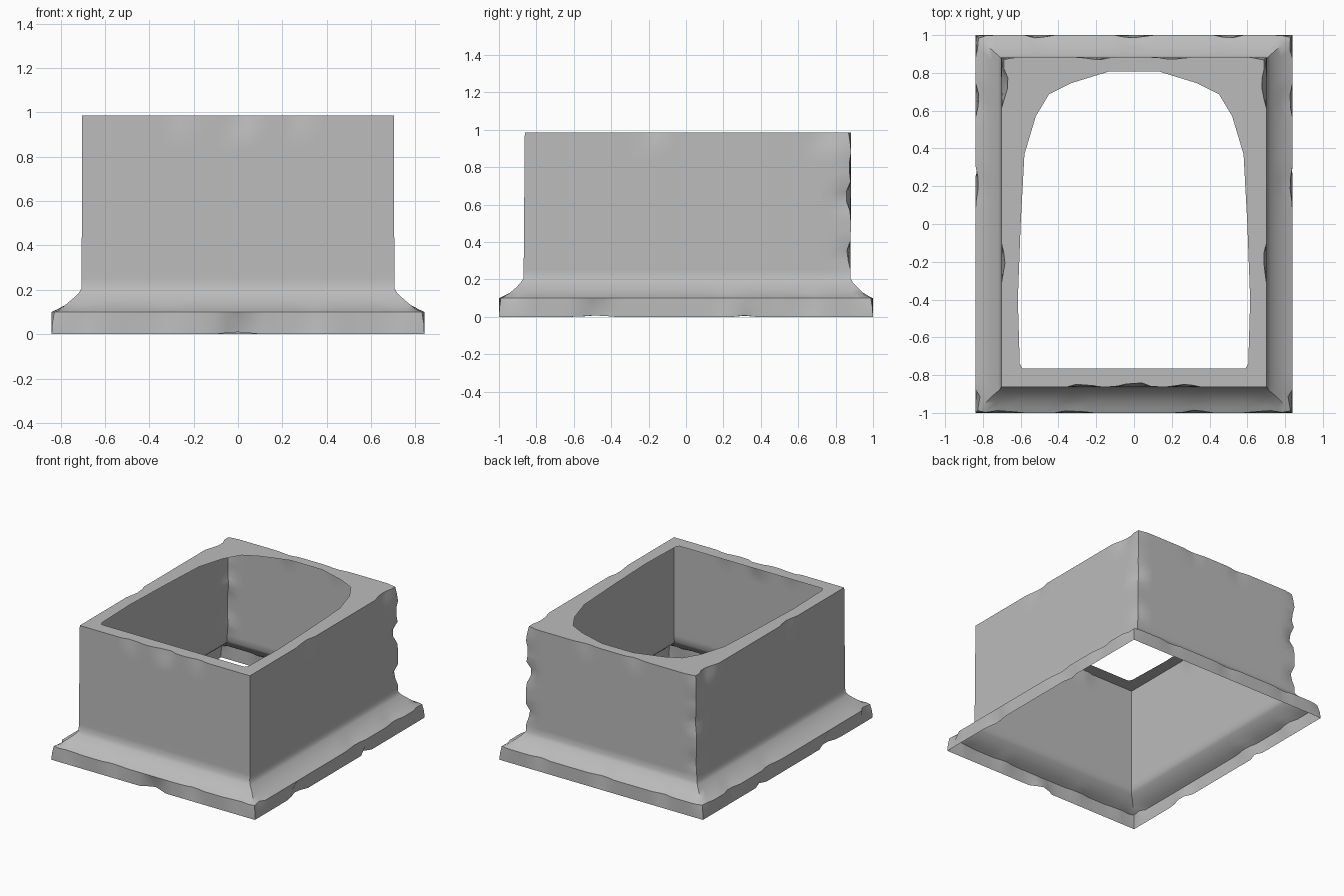
import bpy, bmesh, random
from mathutils import Vector

random.seed(4)
cube = bpy.data.objects.get("Cube")
if cube:
    bpy.data.objects.remove(cube)

# Stone colour
stone = bpy.data.materials.new("grey_stone")
stone.use_nodes = True
grey = (0.5, 0.5, 0.5, 1)
stone.diffuse_color = grey
bsdf = stone.node_tree.nodes["Principled BSDF"]
bsdf.inputs["Base Color"].default_value = grey
bsdf.inputs["Roughness"].default_value = 0.8

TOP = 0.985
SEGMENTS = 32
bm = bmesh.new()


def ring(half_x, front, back, z):
    """Rectangular loop of vertices, counter-clockwise from above."""
    corners = [Vector((-half_x, front, z)), Vector((half_x, front, z)),
               Vector((half_x, back, z)), Vector((-half_x, back, z))]
    return [bm.verts.new(a.lerp(b, i / SEGMENTS))
            for a, b in zip(corners, corners[1:] + corners[:1])
            for i in range(SEGMENTS)]


def bridge(lower, upper):
    n = len(lower)
    for i in range(n):
        j = (i + 1) % n
        bm.faces.new((lower[i], lower[j], upper[j], upper[i]))


# Plinth band and curved flare, then the upright walls: half width, front, back, height
sections = [(0.84, -1, 1, 0), (0.84, -1, 1, 0.05), (0.84, -1, 1, 0.1),
            (0.815, -0.975, 0.975, 0.112), (0.78, -0.94, 0.945, 0.13),
            (0.75, -0.91, 0.92, 0.155), (0.72, -0.885, 0.893, 0.182),
            (0.706, -0.87, 0.88, 0.205), (0.705, -0.868, 0.88, 0.25)]
wall_steps = 14
for k in range(1, wall_steps + 1):
    t = k / wall_steps
    sections.append((0.705 - 0.003 * t, -0.868 + 0.006 * t, 0.88 + 0.003 * t,
                     0.25 + (TOP - 0.25) * t))
sections.append((0.655, -0.815, 0.84, TOP))    # rim of the flat top
rings = [ring(*s) for s in sections]
for lower, upper in zip(rings, rings[1:]):
    bridge(lower, upper)

# Top plate with an arched opening
half = [(0.59, -0.765), (0.605, -0.74), (0.615, -0.4), (0.6, 0), (0.58, 0.37),
        (0.52, 0.57), (0.45, 0.687), (0.335, 0.745), (0.13, 0.808)]
outline = half + [(-x, y) for x, y in reversed(half)]
hole = [bm.verts.new((x, y, TOP)) for x, y in outline]
hole_edges = [bm.edges.new((hole[i], hole[i - 1])) for i in range(len(hole))]
inner = rings[-1]
rim_edges = [bm.edges.get((inner[i], inner[i - 1])) for i in range(len(inner))]
filled = bmesh.ops.triangle_fill(bm, edges=hole_edges + rim_edges,
                                 use_beauty=True, normal=(0, 0, 1))
for item in filled["geom"]:
    if isinstance(item, bmesh.types.BMFace):
        item.normal_update()
        if item.normal.z < 0:
            item.normal_flip()

# Chipped edges, mirrored left to right: position, radius, depth
chips = [((0.7, 0.74, TOP), 0.11, 0.035), ((0.7, 0.88, TOP), 0.07, 0.015),
         ((0.7, -0.2, TOP), 0.09, 0.02), ((0, -0.86, TOP), 0.1, 0.025),
         ((0.27, -0.86, TOP), 0.08, 0.015), ((0.2, 0.88, TOP), 0.08, 0.015),
         ((0.7, 0.88, 0.64), 0.09, 0.025), ((0.7, 0.88, 0.8), 0.06, 0.015),
         ((0.7, 0.88, 0.33), 0.08, 0.02), ((0, -1, 0), 0.09, 0.04),
         ((0.84, -0.48, 0), 0.1, 0.03), ((0.84, 0.31, 0), 0.06, 0.025),
         ((0, 1, 0.1), 0.08, 0.02), ((0.84, -0.96, 0.1), 0.07, 0.025),
         ((0.33, -1, 0.1), 0.09, 0.015), ((0.7, -1, 0.1), 0.09, 0.015),
         ((0.84, 0.2, 0.1), 0.09, 0.02), ((0.84, 0.65, 0.1), 0.09, 0.02),
         ((0.84, 0.97, 0.1), 0.07, 0.02), ((0.5, 1, 0.1), 0.08, 0.015)]
fixed = set(inner) | set(hole)
moves = {}
for centre, radius, depth in chips:
    centre = Vector(centre)
    for v in bm.verts:
        if v in fixed:
            continue
        mirrored = Vector((abs(v.co.x), v.co.y, v.co.z))
        distance = (mirrored - centre).length
        if distance >= radius:
            continue
        side = 1 if v.co.x > 0 else -1
        inward = Vector((-side if centre.x > 0.69 and abs(v.co.x) > 0.69 else 0,
                         (-1 if centre.y > 0 else 1) if abs(centre.y) > 0.85 else 0, 0))
        if centre.z == TOP:
            inward.z = -0.7
        elif centre.z == 0:
            inward.z = 0.3
        elif centre.z == 0.1:
            inward.z = -0.4
        amount = depth * min(1, 1.6 * (1 - distance / radius)) * random.uniform(0.6, 1)
        moves[v] = moves.get(v, Vector()) + inward * amount
for v, offset in moves.items():
    v.co += offset

mesh = bpy.data.meshes.new("stone_base")
bm.to_mesh(mesh)
bm.free()
mesh.materials.append(stone)
base = bpy.data.objects.new("stone_base", mesh)
bpy.context.collection.objects.link(base)
bpy.context.view_layer.objects.active = base
base.select_set(True)
bpy.ops.object.shade_smooth_by_angle(angle=0.7)
